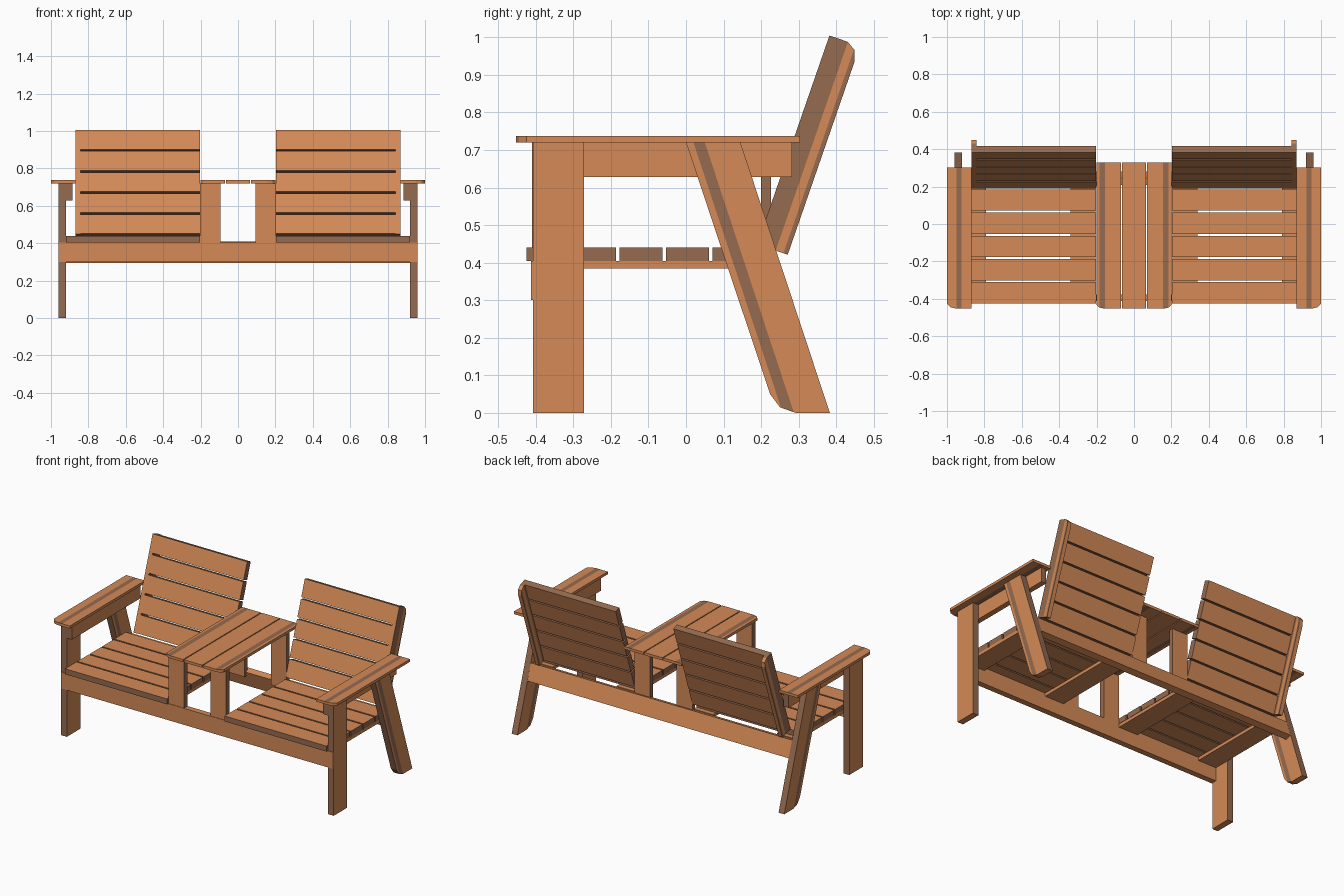
import bpy, bmesh, math
from mathutils import Vector

if "Cube" in bpy.data.objects:
    bpy.data.objects.remove(bpy.data.objects["Cube"])


def material(name, rgb):
    m = bpy.data.materials.new(name)
    m.diffuse_color = (*rgb, 1)
    m.use_nodes = True
    m.node_tree.nodes["Principled BSDF"].inputs["Base Color"].default_value = m.diffuse_color
    return m


WOOD = material("wood", (0.66, 0.255, 0.095))
EDGE = material("dark_edge_wood", (0.30, 0.145, 0.08))


def prism(name, pts, axis, lo, hi, dark="", mirror=True, band=None):
    """Extrude a 2D profile along an axis; dark = axes of darker faces,
    band = (direction, start, end) of a darker lengthwise strip."""
    place = {"x": lambda p, t: (t, p[0], p[1]),
             "y": lambda p, t: (p[0], t, p[1]),
             "z": lambda p, t: (p[0], p[1], t)}[axis]
    bm = bmesh.new()
    face = bm.faces.new([bm.verts.new(place(p, lo)) for p in pts])
    ext = bmesh.ops.extrude_face_region(bm, geom=[face])
    verts = [v for v in ext["geom"] if isinstance(v, bmesh.types.BMVert)]
    bmesh.ops.translate(bm, verts=verts, vec=place((0, 0), hi - lo))
    if band:
        n = Vector(band[0]).normalized()
        for d in band[1:]:
            bmesh.ops.bisect_plane(bm, geom=bm.verts[:] + bm.edges[:] + bm.faces[:],
                                   plane_co=n * d, plane_no=n)
    bmesh.ops.recalc_face_normals(bm, faces=bm.faces)
    bm.normal_update()
    for f in bm.faces:
        main = "xyz"[max(range(3), key=lambda i: abs(f.normal[i]))]
        f.material_index = int(main in dark)
        if band and main == axis:
            f.material_index = int(band[1] < f.calc_center_median().dot(n) < band[2]) ^ int(axis in dark)
    me = bpy.data.meshes.new(name)
    bm.to_mesh(me)
    bm.free()
    me.materials.append(WOOD)
    me.materials.append(EDGE)
    ob = bpy.data.objects.new(name, me)
    bpy.context.collection.objects.link(ob)
    if mirror:
        ob.modifiers.new("mirror", "MIRROR")
    return ob


def box(name, x, y, z, dark="", mirror=True):
    rect = [(x[0], y[0]), (x[1], y[0]), (x[1], y[1]), (x[0], y[1])]
    return prism(name, rect, "z", z[0], z[1], dark, mirror)


# Front legs, and slanted rear legs with a rounded toe
box("front_leg", (0.92, 0.96), (-0.408, -0.272), (0, 0.72), "y")
s = 0.33
n = Vector((0, 1, s)).normalized()
d0 = 0.72 * n.z
prism("rear_leg", [(0.0, 0.72), (0.145, 0.72), (0.383, 0), (0.292, 0), (0.25, 0.015), (0.224, 0.05)],
      "x", 0.92, 0.96, "y", band=(n, d0 + 0.02 * n.y, d0 + 0.05 * n.y))

# Front rail and tilted rear rail
box("front_rail", (-0.957, 0.957), (-0.413, -0.376), (0.30, 0.405), mirror=False)
prism("rear_rail", [(0.247, 0.41), (0.209, 0.398), (0.243, 0.295), (0.281, 0.307)],
      "x", -0.92, 0.92, mirror=False)

# Arm supports and armrests with a rounded outer front corner
box("arm_support", (0.885, 0.92), (-0.408, 0.282), (0.628, 0.72), "y")
TOP = (0.72, 0.737)
prism("armrest", [(0.868, -0.453), (0.95, -0.453), (0.982, -0.445), (1.0, -0.425), (1.0, 0.303), (0.868, 0.303)],
      "z", *TOP, band=((1, 0, 0), 0.922, 0.95))

# Centre table: middle board, rounded outer boards, four posts
box("table_middle_board", (-0.064, 0.064), (-0.453, 0.33), TOP, mirror=False)
prism("table_outer_board", [(0.07, -0.453), (0.158, -0.453), (0.185, -0.446), (0.201, -0.43), (0.201, 0.33), (0.07, 0.33)],
      "z", *TOP, band=((1, 0, 0), 0.155, 0.185))
box("table_front_post", (0.093, 0.203), (-0.41, -0.376), (0.40, 0.72), "x")
box("table_rear_post", (0.093, 0.203), (0.20, 0.227), (0.37, 0.72), "x")

# Seat bearers and slats
for x in ((0.205, 0.34), (0.79, 0.92)):
    box("seat_bearer", x, (-0.376, 0.215), (0.385, 0.405))
for i in range(5):
    y = -0.425 + 0.124 * i
    box("seat_slat", (0.203, 0.92), (y, y + 0.114), (0.405, 0.44), "xy")

# Backrest in its own tilted frame: a = distance down, b = distance back
tilt = math.radians(19.1)


def back(a, b):
    return (0.382 - a * math.sin(tilt) + b * math.cos(tilt),
            1.005 - a * math.cos(tilt) - b * math.sin(tilt))


L = 0.588
for i in range(5):
    a = 0.1193 * i
    prism("back_slat", [back(a, 0), back(a + 0.109, 0), back(a + 0.109, 0.038), back(a, 0.038)],
          "x", 0.203, 0.845, "xz")
nb = Vector((0, math.cos(tilt), -math.sin(tilt)))
b0 = Vector((0, 0.382, 1.005)).dot(nb)
prism("back_stile", [back(0, 0), back(L, 0), back(L, 0.086), back(0.045, 0.086), back(0.015, 0.076), back(0, 0.052)],
      "x", 0.843, 0.869, "xz", band=(nb, b0 + 0.052, b0 + 0.074))
